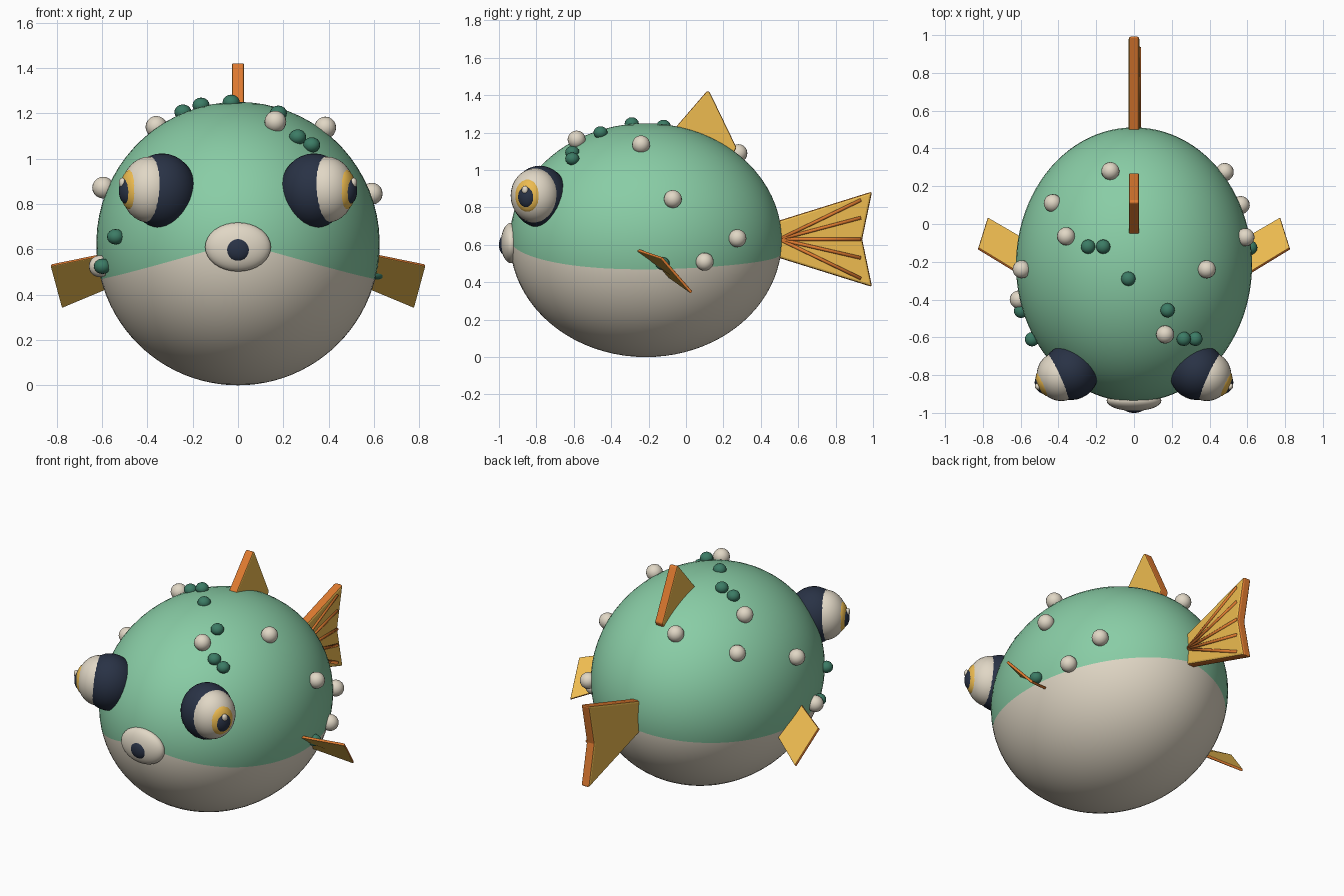
import bpy, bmesh
from math import sin, cos, pi, atan2, asin
from mathutils import Vector

if "Cube" in bpy.data.objects:
    bpy.data.objects.remove(bpy.data.objects["Cube"])


def material(name, rgb):
    m = bpy.data.materials.new(name)
    m.diffuse_color = (*rgb, 1)
    m.use_nodes = True
    m.node_tree.nodes["Principled BSDF"].inputs["Base Color"].default_value = m.diffuse_color
    return m


GREEN = material("green", (0.25, 0.61, 0.38))
CREAM = material("cream", (0.75, 0.68, 0.56))
NAVY = material("navy", (0.022, 0.032, 0.06))
GOLD = material("gold", (0.85, 0.50, 0.08))
ORANGE = material("orange", (0.75, 0.20, 0.03))
TEAL = material("teal", (0.045, 0.20, 0.13))

CENTRE, RADII = Vector((0, -0.215, 0.625)), Vector((0.625, 0.727, 0.625))


def finish(name, bm, mats, smooth=True):
    bmesh.ops.recalc_face_normals(bm, faces=bm.faces)
    for f in bm.faces:
        f.smooth = smooth
    me = bpy.data.meshes.new(name)
    bm.to_mesh(me)
    bm.free()
    for m in mats:
        me.materials.append(m)
    ob = bpy.data.objects.new(name, me)
    bpy.context.collection.objects.link(ob)
    return ob


def ellipsoid(name, loc, radii, mat, rot_z=0, seg=32):
    bm = bmesh.new()
    bmesh.ops.create_uvsphere(bm, u_segments=seg, v_segments=seg // 2, radius=1)
    ob = finish(name, bm, [mat])
    ob.location, ob.scale, ob.rotation_euler = loc, radii, (0, 0, rot_z)
    return ob


def plate(name, pts, thick, bevel):
    """Flat fin: gold faces with orange rim."""
    pts = [Vector(p) for p in pts]
    n = (pts[1] - pts[0]).cross(pts[2] - pts[0]).normalized() * thick / 2
    bm = bmesh.new()
    a = [bm.verts.new(p + n) for p in pts]
    b = [bm.verts.new(p - n) for p in pts]
    bm.faces.new(a)
    bm.faces.new(b[::-1])
    for i in range(len(pts)):
        j = (i + 1) % len(pts)
        bm.faces.new((a[i], b[i], b[j], a[j])).material_index = 1
    ob = finish(name, bm, [GOLD, ORANGE], False)
    mod = ob.modifiers.new("bevel", "BEVEL")
    mod.width, mod.segments = bevel, 2
    return ob


def rod(name, p, q, r, mat):
    p, q = Vector(p), Vector(q)
    bm = bmesh.new()
    bmesh.ops.create_cone(bm, cap_ends=True, segments=10, radius1=r, radius2=r, depth=(q - p).length)
    ob = finish(name, bm, [mat])
    ob.location = (p + q) / 2
    ob.rotation_euler = (q - p).to_track_quat('Z', 'Y').to_euler()
    return ob


# Body: ellipsoid whose middle ring follows the belly colour line
SEG, UP, LOW = 96, 20, 20


def belly_latitude(phi):
    lat = 0
    for _ in range(8):
        x = abs(RADII.x * cos(phi) * cos(lat))
        t = 0.5 + 0.5 * sin(phi)
        z = (0.63 - 0.27 * x) * (1 - t) + (0.55 - 0.13 * x) * t
        lat = asin((z - CENTRE.z) / RADII.z)
    return lat


bm = bmesh.new()
rings = []
for i in range(1, UP + LOW):
    ring = []
    for k in range(SEG):
        phi = 2 * pi * k / SEG
        mid = belly_latitude(phi)
        if i <= UP:
            lat = pi / 2 + (mid - pi / 2) * i / UP
        else:
            lat = mid + (-pi / 2 - mid) * (i - UP) / LOW
        d = Vector((cos(phi) * cos(lat), sin(phi) * cos(lat), sin(lat)))
        ring.append(bm.verts.new(CENTRE + d * RADII))
    rings.append(ring)
top = bm.verts.new(CENTRE + Vector((0, 0, RADII.z)))
bottom = bm.verts.new(CENTRE - Vector((0, 0, RADII.z)))
for k in range(SEG):
    j = (k + 1) % SEG
    bm.faces.new((top, rings[0][k], rings[0][j]))
    bm.faces.new((bottom, rings[-1][j], rings[-1][k])).material_index = 1
    for i in range(len(rings) - 1):
        f = bm.faces.new((rings[i][k], rings[i + 1][k], rings[i + 1][j], rings[i][j]))
        f.material_index = int(i >= UP - 1)
finish("body", bm, [GREEN, CREAM])

# Mouth
ellipsoid("lips", (0, -0.935, 0.61), (0.145, 0.055, 0.108), CREAM)
ellipsoid("mouth_hole", (0, -0.97, 0.60), (0.057, 0.03, 0.054), NAVY)

# Eyes, side fins
for s, side in ((1, "right"), (-1, "left")):
    axis = Vector((0.91 * s, -0.41, 0))
    ang = atan2(axis.y, axis.x)
    base = Vector((0.335 * s, -0.782, 0.858))
    for part, off, dz, r, mat in (
            ("eye_socket", 0, 0, (0.15, 0.15, 0.165), NAVY),
            ("eyeball", 0.06, 0.005, (0.125, 0.132, 0.146), CREAM),
            ("iris", 0.143, 0.005, (0.05, 0.078, 0.092), GOLD),
            ("pupil", 0.168, 0, (0.035, 0.05, 0.06), NAVY)):
        ellipsoid(f"{part}_{side}", base + axis * off + Vector((0, 0, dz)), r, mat, ang)
    ellipsoid(f"eye_glint_{side}", base + axis * 0.193 + Vector((0, 0, 0.036)),
              (0.014, 0.018, 0.022), CREAM, ang, 16)
    plate(f"side_fin_{side}", [(0.53 * s, -0.31, 0.59), (0.825 * s, -0.13, 0.53),
                               (0.775 * s, 0.03, 0.345), (0.50 * s, -0.13, 0.46)], 0.016, 0.004)

# Top fin and tail
plate("top_fin", [(0, -0.08, 1.20), (0, 0.11, 1.42), (0, 0.125, 1.42),
                  (0, 0.27, 1.12), (0, 0.22, 1.02)], 0.054, 0.012)
plate("tail_fin", [(0, 0.45, 0.715), (0, 0.995, 0.885), (0, 0.942, 0.63),
                   (0, 0.995, 0.375), (0, 0.45, 0.545)], 0.056, 0.012)
for i, z in enumerate((0.84, 0.745, 0.63, 0.53, 0.42)):
    rod(f"tail_ray_{i}", (0.028, 0.50, 0.63), (0.028, 0.935, z), 0.009, ORANGE)

# Pale bumps
for i, p in enumerate(((-0.125, 0.28, 1.09), (0.48, 0.275, 0.635), (-0.43, 0.11, 0.985),
                       (-0.36, -0.065, 1.14), (0.565, 0.10, 0.51), (0.59, -0.07, 0.845),
                       (-0.595, -0.24, 0.872), (0.385, -0.24, 1.137), (0.165, -0.585, 1.163),
                       (-0.61, -0.40, 0.525))):
    ellipsoid(f"pale_bump_{i}", p, (0.048,) * 3, CREAM, 0, 20)

# Dark spots
for i, p in enumerate(((-0.243, -0.12, 1.205), (-0.163, -0.12, 1.235), (-0.03, -0.29, 1.248),
                       (0.178, -0.457, 1.2), (0.263, -0.608, 1.095), (0.325, -0.608, 1.06),
                       (-0.54, -0.61, 0.655), (-0.598, -0.46, 0.525), (0.615, -0.125, 0.50))):
    ellipsoid(f"dark_spot_{i}", p, (0.038, 0.038, 0.034), TEAL, 0, 16)
